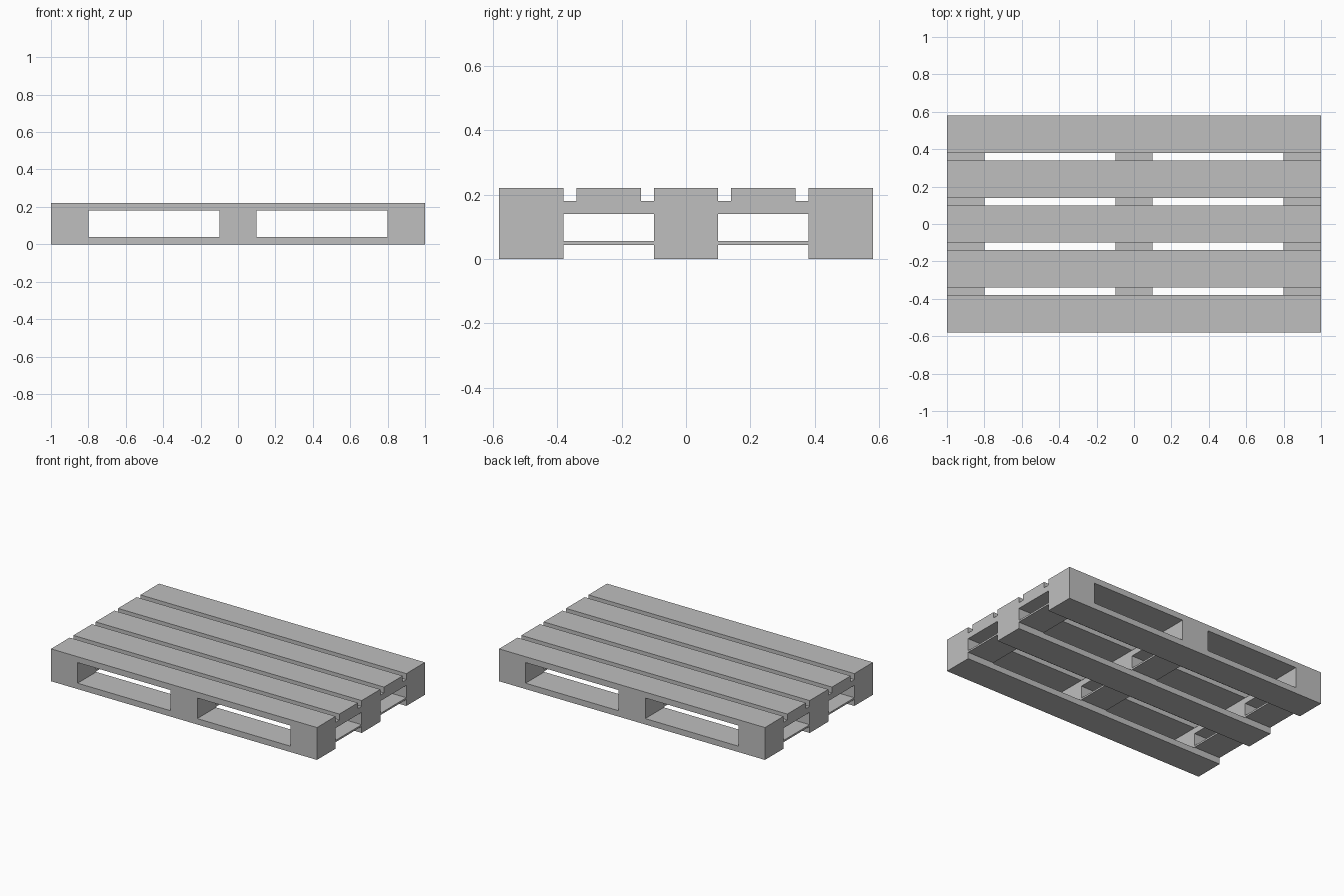
import bpy

default = bpy.data.objects.get("Cube")
if default:
    bpy.data.objects.remove(default, do_unlink=True)

# Single plain grey material
grey = bpy.data.materials.new("plain grey")
grey.use_nodes = True
colour = (0.52, 0.52, 0.52, 1)
grey.diffuse_color = colour
grey.node_tree.nodes["Principled BSDF"].inputs["Base Color"].default_value = colour


def box(name, x, y, z):
    """Box spanning the given (low, high) range on each axis."""
    spans = (x, y, z)
    bpy.ops.mesh.primitive_cube_add(size=1, location=[(a + b) / 2 for a, b in spans])
    ob = bpy.context.object
    ob.name = name
    ob.scale = [b - a for a, b in spans]
    bpy.ops.object.transform_apply(location=False, rotation=False, scale=True)
    ob.data.materials.append(grey)
    return ob


LENGTH = (-1, 1)
HALF_DEPTH = 0.58
HALF_BOARD = 0.1
BOARD = 0.04          # board thickness
BLOCK_TOP = 0.14
DECK_BASE = BLOCK_TOP + BOARD
columns = {"right": -0.9, "middle": 0, "left": 0.9}
rows = {"front": -0.48, "centre": 0, "back": 0.48}


def around(centre):
    return (centre - HALF_BOARD, centre + HALF_BOARD)


# Five deck boards along the length
for i in range(5):
    box(f"deck_board_{i + 1}", LENGTH, around((i - 2) * 0.24),
        (DECK_BASE, DECK_BASE + BOARD))

# Three bottom runners
for row, y in rows.items():
    box(f"{row}_bottom_board", LENGTH, around(y), (0, BOARD))

for column, x in columns.items():
    # Cross boards carrying the deck
    box(f"{column}_cross_board", around(x), (-HALF_DEPTH, HALF_DEPTH),
        (BLOCK_TOP, DECK_BASE))
    # Spacer blocks
    for row, y in rows.items():
        box(f"{row}_{column}_block", around(x), around(y), (BOARD, BLOCK_TOP))
    # Thin slats bridging the gaps between the blocks
    for side, sign in (("front", -1), ("back", 1)):
        box(f"{side}_{column}_thin_slat", around(x),
            sorted((sign * 0.1, sign * 0.38)), (0.044, 0.056))
